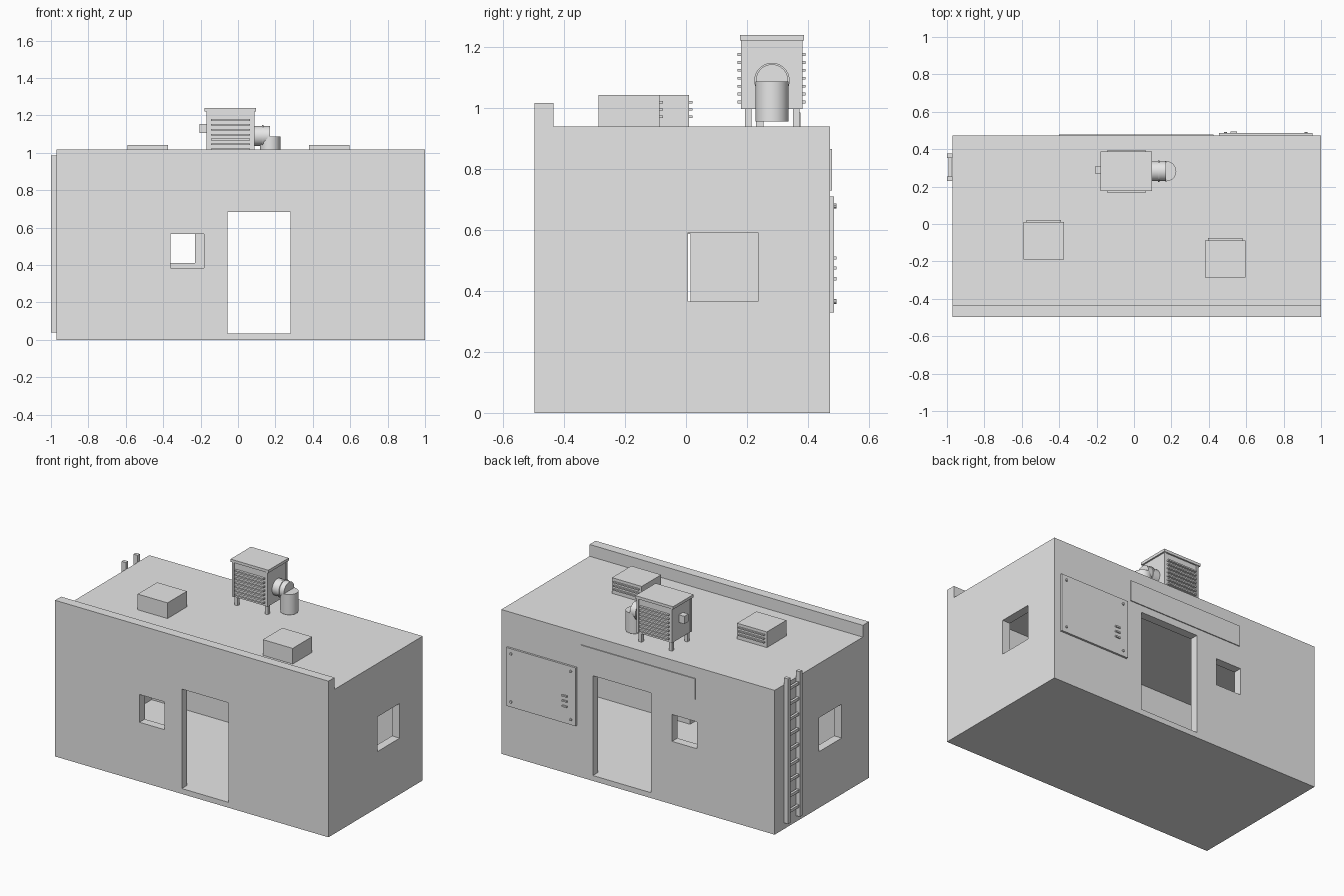
import bpy, bmesh, math
from mathutils import Matrix, Vector

if "Cube" in bpy.data.objects:
    bpy.data.objects.remove(bpy.data.objects["Cube"])

grey = bpy.data.materials.new("plain_grey")
grey.diffuse_color = (0.8, 0.8, 0.8, 1)
grey.use_nodes = True
grey.node_tree.nodes["Principled BSDF"].inputs["Base Color"].default_value = grey.diffuse_color


def finish(name, bm):
    bmesh.ops.recalc_face_normals(bm, faces=bm.faces)
    me = bpy.data.meshes.new(name)
    bm.to_mesh(me)
    bm.free()
    me.materials.append(grey)
    ob = bpy.data.objects.new(name, me)
    bpy.context.collection.objects.link(ob)
    return ob


def boxes(name, *spans):
    """One object made of boxes, each given as (x0, x1, y0, y1, z0, z1)."""
    bm = bmesh.new()
    for x0, x1, y0, y1, z0, z1 in spans:
        m = Matrix.Translation(((x0 + x1) / 2, (y0 + y1) / 2, (z0 + z1) / 2)) \
            @ Matrix.Diagonal((x1 - x0, y1 - y0, z1 - z0, 1))
        bmesh.ops.create_cube(bm, size=1, matrix=m)
    return finish(name, bm)


def tube(name, centre, radius, length, axis="Z", sides=32):
    rot = Matrix.Rotation(math.pi / 2, 4, axis) if axis != "Z" else Matrix()
    bm = bmesh.new()
    bmesh.ops.create_cone(bm, cap_ends=True, segments=sides, radius1=radius, radius2=radius,
                          depth=length, matrix=Matrix.Translation(Vector(centre)) @ rot)
    ob = finish(name, bm)
    bpy.ops.object.select_all(action='DESELECT')
    ob.select_set(True)
    bpy.context.view_layer.objects.active = ob
    bpy.ops.object.shade_smooth_by_angle(angle=math.radians(35))
    return ob


# Building shell: L-shaped side profile with a parapet, extruded along x
X0, X1, Y0, Y1 = -0.97, 1.0, -0.497, 0.473
ROOF, WALL = 0.94, 0.055
bm = bmesh.new()
profile = [(Y0, 0), (Y1, 0), (Y1, ROOF), (-0.435, ROOF), (-0.435, 1.017), (Y0, 1.017)]
face = bm.faces.new([bm.verts.new((X0, y, z)) for y, z in profile])
ext = bmesh.ops.extrude_face_region(bm, geom=[face])
bmesh.ops.translate(bm, vec=(X1 - X0, 0, 0),
                    verts=[v for v in ext["geom"] if isinstance(v, bmesh.types.BMVert)])
shell = finish("building_shell", bm)

# Room, doors and windows cut out of the shell
cuts = [
    (X0 + WALL, X1 - WALL, Y0 + WALL, Y1 - WALL, 0.035, 0.89),   # room
    (-0.057, 0.28, Y0 - 0.1, Y0 + 0.1, 0.035, 0.683),            # front door
    (-0.08, 0.34, Y1 - 0.1, Y1 + 0.1, 0.035, 0.685),             # back door
    (-0.362, -0.182, Y0 - 0.1, Y0 + 0.1, 0.385, 0.566),          # front window
    (-0.41, -0.23, Y1 - 0.1, Y1 + 0.1, 0.41, 0.585),             # back window
    (X1 - 0.1, X1 + 0.1, 0.006, 0.236, 0.366, 0.592),            # right window
    (X0 - 0.1, X0 + 0.1, -0.217, 0.015, 0.366, 0.587),           # left window
]
bpy.context.view_layer.objects.active = shell
for span in cuts:
    cutter = boxes("cutter", span)
    cutter.hide_render = True
    mod = shell.modifiers.new("cut", 'BOOLEAN')
    mod.operation, mod.solver, mod.object = 'DIFFERENCE', 'EXACT', cutter
    bpy.ops.object.modifier_apply(modifier=mod.name)
    bpy.data.objects.remove(cutter)

# Back wall: sign plate and access panel with bolts and slots
boxes("sign_plate", (-0.40, 0.425, Y1, 0.479, 0.73, 0.865))
boxes("access_panel", (0.455, 0.955, Y1, 0.486, 0.33, 0.71))
for x in (0.49, 0.92):
    for z in (0.365, 0.678):
        tube("panel_bolt", (x, 0.489, z), 0.008, 0.008, "X", 10)
boxes("panel_slots", *[(0.515, 0.55, 0.485, 0.494, z - 0.005, z + 0.005)
                       for z in (0.44, 0.475, 0.508)])

# Ladder on the left wall
boxes("ladder_rails", *[(-1.0, X0, y, y + 0.024, 0.04, 0.985) for y in (0.23, 0.352)])
boxes("ladder_rungs", *[(-0.993, -0.977, 0.25, 0.356, 0.1 + i * 0.1, 0.118 + i * 0.1)
                        for i in range(9)])

# Roof vents with three slats on the back
for x, y in ((-0.59, -0.19), (0.38, -0.287)):
    boxes("roof_vent", (x, x + 0.215, y, y + 0.2, ROOF, 1.042))
    boxes("vent_slats", *[(x + 0.015, x + 0.2, y + 0.199, y + 0.211, z, z + 0.008)
                          for z in (0.967, 0.991, 1.015)])

# Cooling unit: body, lid, legs, louvres and junction box
boxes("cooler_body", (-0.165, 0.085, 0.185, 0.377, 0.997, 1.222))
boxes("cooler_lid", (-0.178, 0.095, 0.177, 0.387, 1.222, 1.24))
boxes("cooler_legs", *[(x, x + 0.022, y, y + 0.022, ROOF, 1.0)
                       for x in (-0.16, 0.058) for y in (0.193, 0.351)])
boxes("cooler_posts", *[(x, x + 0.013, y, y + 0.012, 0.997, 1.222)
                        for x in (-0.168, 0.075) for y in (0.18, 0.37)])
boxes("cooler_louvres", *[(-0.145, 0.065, y, y + 0.016, 1.015 + i * 0.026, 1.024 + i * 0.026)
                          for i in range(7) for y in (0.169, 0.376)])
boxes("junction_box", (-0.205, -0.164, 0.267, 0.31, 1.105, 1.155))

# Air duct turning down from the cooling unit
tube("duct_outlet", (0.127, 0.282, 1.09), 0.053, 0.088, "Y")
tube("duct_collar", (0.132, 0.282, 1.09), 0.058, 0.01, "Y")
tube("duct_drop", (0.172, 0.282, 1.021), 0.054, 0.132)
